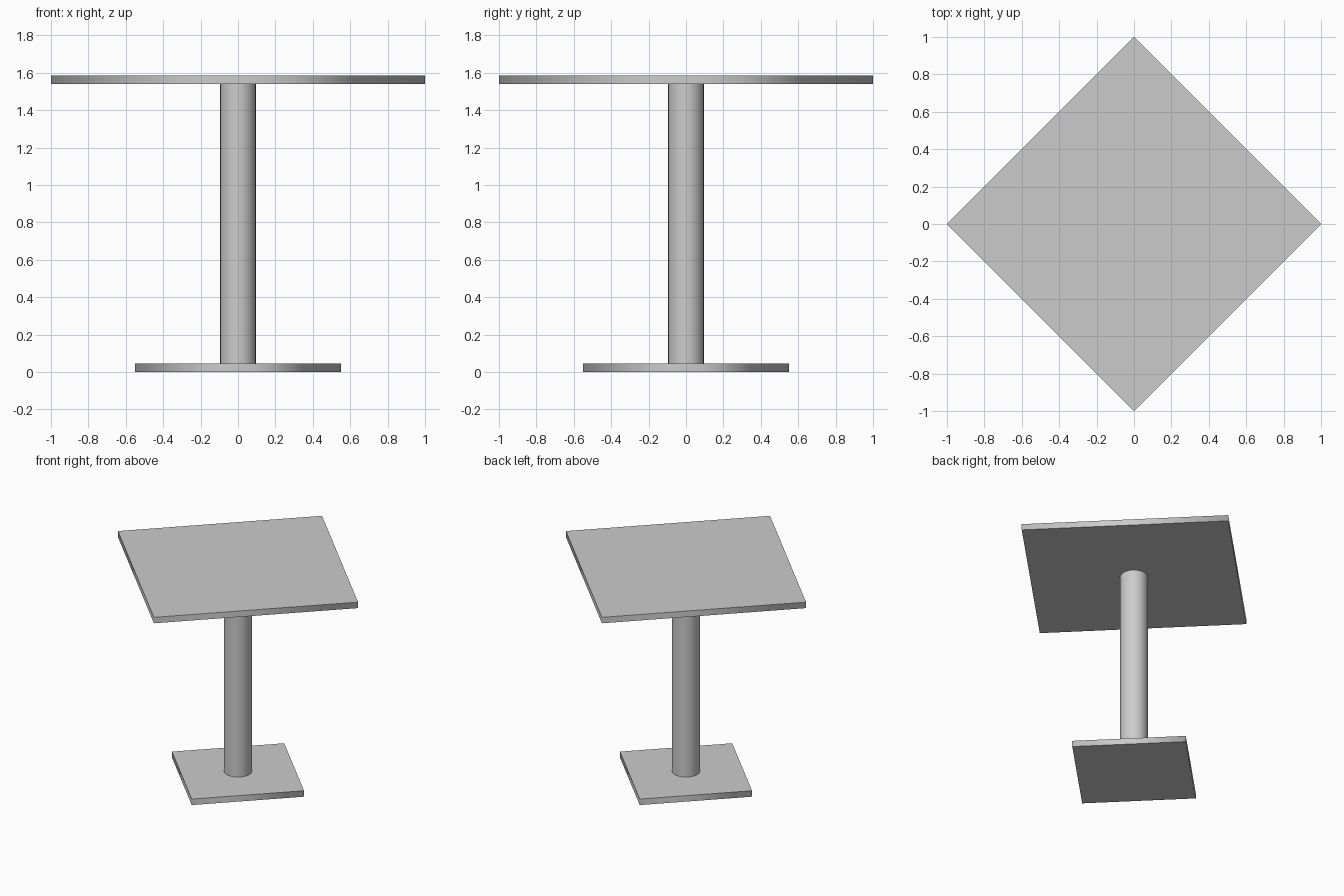
import bpy
import bmesh
from mathutils import Matrix

cube = bpy.data.objects.get("Cube")
if cube:
    bpy.data.objects.remove(cube, do_unlink=True)

# Single grey finish
grey = bpy.data.materials.new("light_grey")
grey.use_nodes = True
colour = (0.6, 0.6, 0.6, 1.0)
grey.diffuse_color = colour
grey.node_tree.nodes["Principled BSDF"].inputs["Base Color"].default_value = colour


def prism(name, sides, radius, bottom, top):
    """Upright prism with smooth walls and flat, sharp-edged caps."""
    bm = bmesh.new()
    bmesh.ops.create_cone(
        bm, cap_ends=True, segments=sides, radius1=radius, radius2=radius,
        depth=top - bottom, matrix=Matrix.Translation((0, 0, (bottom + top) / 2)))
    bm.normal_update()
    for face in bm.faces:
        face.smooth = abs(face.normal.z) < 0.5
    for edge in bm.edges:
        a, b = edge.verts
        edge.smooth = abs(a.co.z - b.co.z) > 0.001
    mesh = bpy.data.meshes.new(name)
    bm.to_mesh(mesh)
    bm.free()
    mesh.materials.append(grey)
    obj = bpy.data.objects.new(name, mesh)
    bpy.context.collection.objects.link(obj)
    return obj


# Square slabs turned corner-forward, joined by a round post
prism("base_plate", 4, 0.55, 0.0, 0.045)
prism("post", 32, 0.095, 0.045, 1.54)
prism("table_top", 4, 1.0, 1.54, 1.585)
